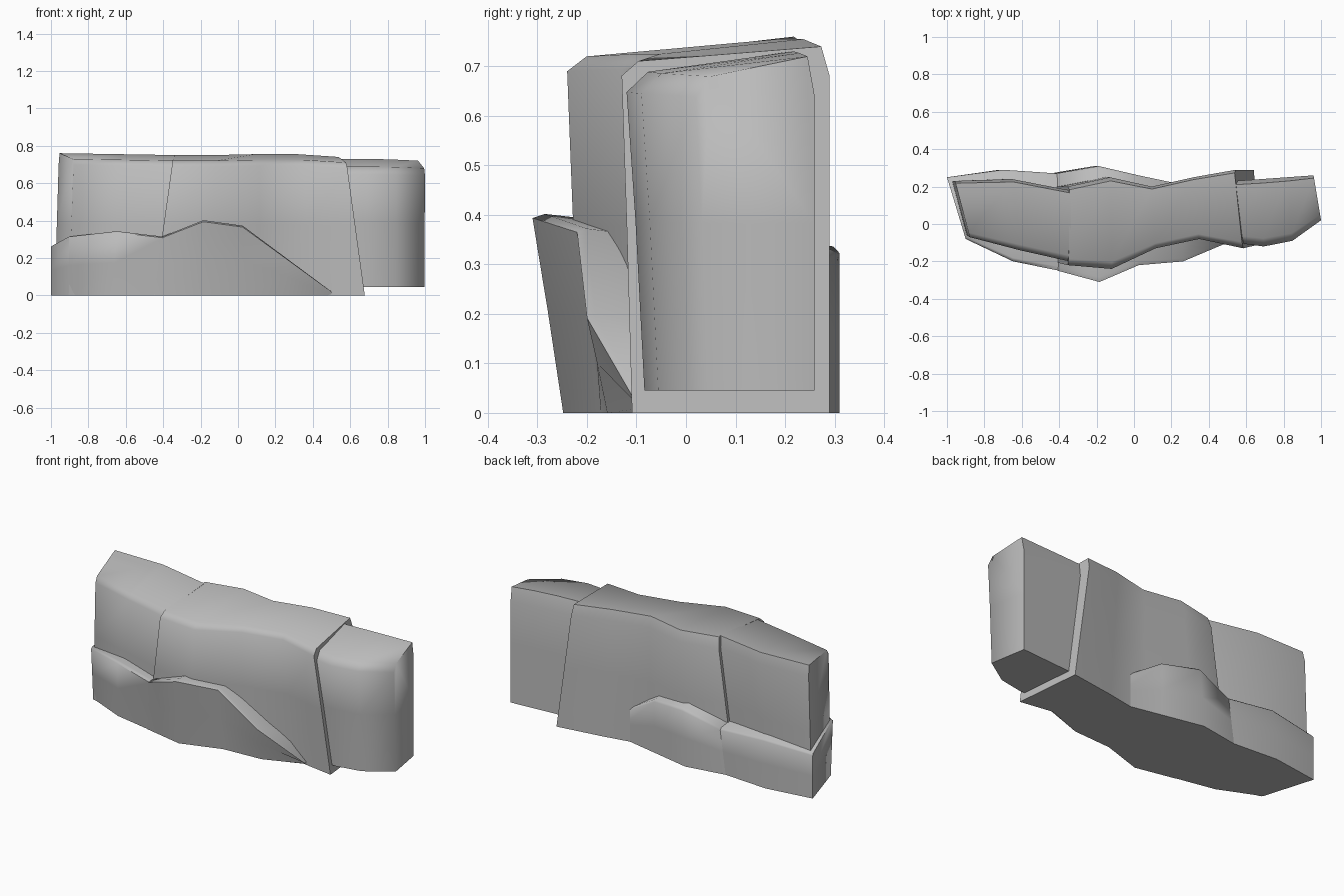
import bpy
import bmesh
import math

default_cube = bpy.data.objects.get("Cube")
if default_cube:
    bpy.data.objects.remove(default_cube, do_unlink=True)

stone = bpy.data.materials.new("stone grey")
stone.use_nodes = True
stone.diffuse_color = (0.5, 0.5, 0.5, 1)
stone.node_tree.nodes["Principled BSDF"].inputs["Base Color"].default_value = stone.diffuse_color


def mix(a, b, factor):
    return a + (b - a) * factor


def sample(values, along):
    """Read evenly spaced values at a fraction of their length."""
    place = along * (len(values) - 1)
    index = min(int(place), len(values) - 2)
    return mix(values[index], values[index + 1], place - index)


def cross_section(tuck, chamfer, rear):
    """Depth and height fractions: tucked foot, chamfered crown, lower rear."""
    shoulder = 1 - chamfer
    crown = 1 - chamfer / 2
    front = [(tuck, 0), (tuck / 2, 0.5), (0, shoulder), (chamfer, crown)]
    back = [(crown, rear), (1, rear * shoulder), (1, rear / 2), (1, 0)]
    return front + back


def rock(name, span, front, back, top, tuck, chamfer, rear=1,
         skew=(0, 0), lean=(0, 0), base=0):
    """Loft the cross-section along x, with skewed and leaning ends."""
    bm = bmesh.new()
    rings = []
    steps = len(front) - 1
    for step in range(steps + 1):
        along = step / steps
        ring = []
        for depth, height in cross_section(tuck, chamfer, rear):
            z = mix(base, sample(top, along), height)
            y = mix(sample(front, along), sample(back, along), depth)
            x = sample(span, along) + sample(lean, along) * z
            x += sample(skew, along) * (0.5 - depth)
            ring.append(bm.verts.new((x, y, z)))
        rings.append(ring)
    for near, far in zip(rings, rings[1:]):
        for i in range(len(near)):
            bm.faces.new((near[i - 1], near[i], far[i], far[i - 1]))
    bm.faces.new(rings[0])
    bm.faces.new(rings[-1])
    bmesh.ops.recalc_face_normals(bm, faces=bm.faces)

    mesh = bpy.data.meshes.new(name)
    bm.to_mesh(mesh)
    bm.free()
    mesh.materials.append(stone)
    obj = bpy.data.objects.new(name, mesh)
    bpy.context.collection.objects.link(obj)
    bpy.ops.object.select_all(action="DESELECT")
    obj.select_set(True)
    bpy.context.view_layer.objects.active = obj
    bpy.ops.object.shade_smooth_by_angle(angle=math.radians(70))


wall_shape = dict(tuck=0.05, chamfer=0.08)
ledge_shape = dict(tuck=0.1, chamfer=0.04, rear=0.82)
crack_lean = 0.14

# Upper wall, split by a leaning crack
rock("left_wall", span=(-0.94, -0.44), front=(-0.07, -0.14, -0.2),
     back=(0.23, 0.24, 0.18), top=(0.76, 0.75),
     skew=(0.08, 0), lean=(0.03, crack_lean), **wall_shape)
rock("middle_wall", span=(-0.45, 0.66), front=(-0.22, -0.24, -0.13, -0.08, -0.13),
     back=(0.2, 0.25, 0.2, 0.25, 0.29), top=(0.75, 0.75, 0.76, 0.74),
     skew=(0, 0.04), lean=(crack_lean, 0, -crack_lean), **wall_shape)

# Bulging lower ledge on both sides of the crack
rock("left_ledge", span=(-0.95, -0.44), front=(-0.08, -0.2, -0.25),
     back=(0.25, 0.29, 0.27), top=(0.32, 0.35, 0.32),
     skew=(0.1, 0), lean=(0, crack_lean), **ledge_shape)
rock("middle_ledge", span=(-0.45, 0.5), front=(-0.25, -0.31, -0.22, -0.2, -0.1),
     back=(0.27, 0.31, 0.26, 0.21, 0.2), top=(0.32, 0.41, 0.38, 0.2, 0.02),
     lean=(crack_lean, 0, 0), **ledge_shape)

# Raised rock closing the far end
rock("end_rock", span=(0.54, 0.98), front=(-0.1, -0.12, -0.09, 0.02),
     back=(0.23, 0.26), top=(0.73, 0.73, 0.72),
     tuck=0.1, chamfer=0.12, skew=(0, 0.04), base=0.045)
